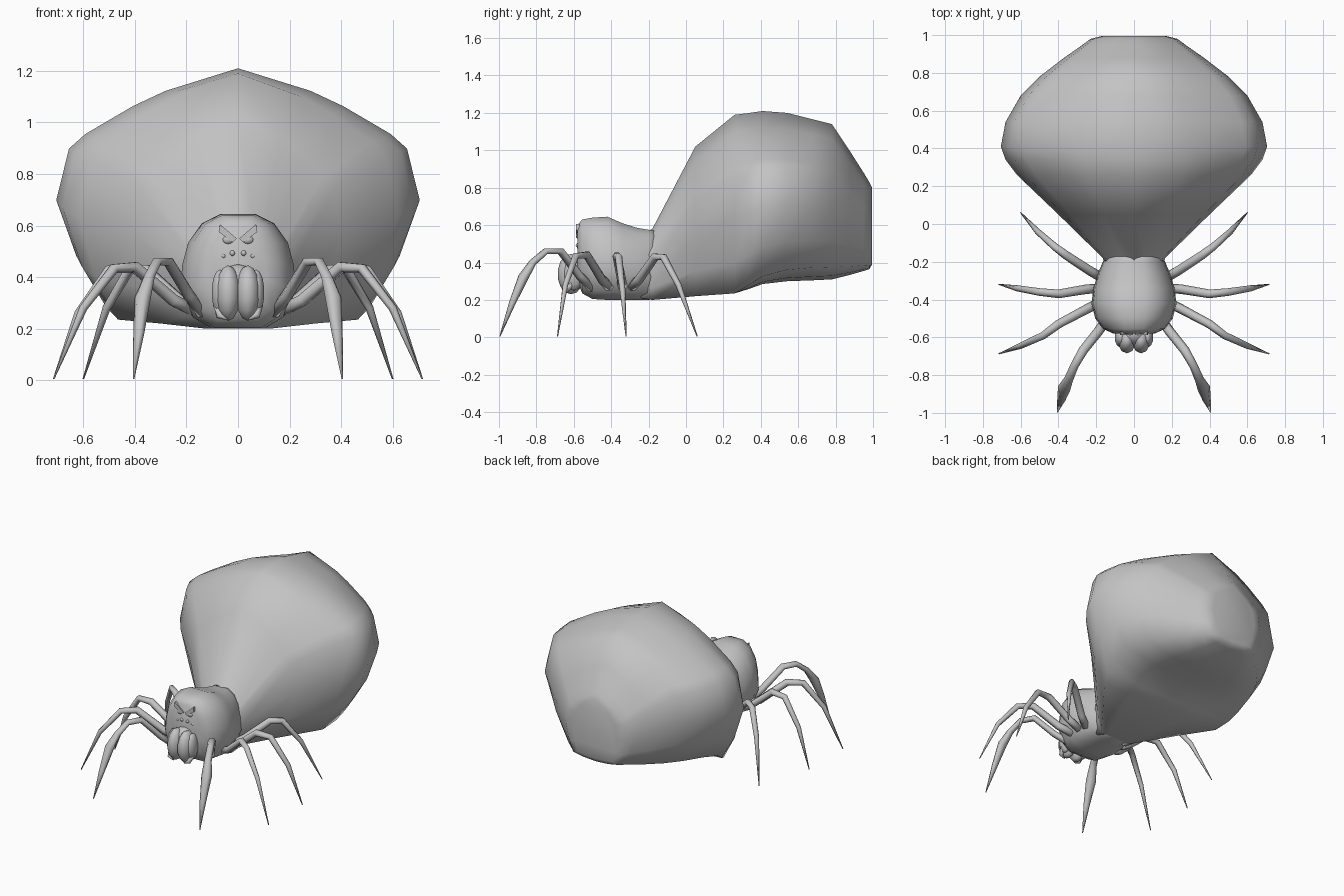
import bpy, bmesh
from mathutils import Vector

cube = bpy.data.objects.get("Cube")
if cube:
    bpy.data.objects.remove(cube)

grey = bpy.data.materials.new("plain grey")
grey.use_nodes = True
colour = (0.55, 0.55, 0.55, 1)
grey.diffuse_color = colour
grey.node_tree.nodes["Principled BSDF"].inputs["Base Color"].default_value = colour


def finish(name, bm, angle=None):
    """Turn a bmesh into a smooth shaded object."""
    bmesh.ops.recalc_face_normals(bm, faces=bm.faces)
    mesh = bpy.data.meshes.new(name)
    bm.to_mesh(mesh)
    bm.free()
    mesh.materials.append(grey)
    ob = bpy.data.objects.new(name, mesh)
    bpy.context.collection.objects.link(ob)
    bpy.ops.object.select_all(action='DESELECT')
    ob.select_set(True)
    bpy.context.view_layer.objects.active = ob
    if angle:
        bpy.ops.object.shade_smooth_by_angle(angle=angle)
    else:
        bpy.ops.object.shade_smooth()


def skin(bm, rings):
    """Bridge rings of points and cap both ends."""
    loops = [[bm.verts.new(p) for p in ring] for ring in rings]
    n = len(loops[0])
    for a, b in zip(loops, loops[1:]):
        for i in range(n):
            bm.faces.new((a[i], a[(i + 1) % n], b[(i + 1) % n], b[i]))
    bm.faces.new(loops[0])
    bm.faces.new(loops[-1])


def body(name, half, stations):
    """Loft a mirrored half section through (y, half width, bottom, top, belly lift)."""
    section = half + [(-u, v) for u, v in half[-2:0:-1]]
    bm = bmesh.new()
    skin(bm, [[(u * w, y, lo + (v + lift * (u * (1 - v)) ** 2) * (hi - lo))
               for u, v in section] for y, w, lo, hi, lift in stations])
    finish(name, bm)


# Huge abdomen with a ridge on top, flat in front below and rounder behind
body("abdomen",
     [(0, 0), (.4, 0), (.75, 0), (.89, .17), (1, .42), (.93, .655),
      (.84, .72), (.58, .84), (.4, .905), (0, 1)],
     [(-.24, .15, .21, .55, 0), (-.18, .165, .2, .58, 0), (.05, .4, .22, 1.02, 0),
      (.26, .62, .235, 1.19, 0), (.34, .68, .26, 1.2, .04), (.41, .705, .285, 1.21, .08),
      (.54, .68, .3, 1.2, .12), (.68, .6, .305, 1.165, .14), (.78, .5, .31, 1.14, .14),
      (.88, .37, .335, .99, .12), (.95, .27, .355, .88, .1), (.98, .23, .365, .83, .08),
      (.995, .17, .39, .8, .05)])

# Rounded head and chest
body("head_and_chest",
     [(0, 0), (.45, 0), (.78, .1), (1, .33), (.96, .56), (.86, .75),
      (.62, .92), (.3, 1), (0, 1)],
     [(-.16, .14, .21, .57, 0), (-.2, .165, .2, .575, 0), (-.26, .19, .2, .585, 0),
      (-.34, .215, .2, .61, 0), (-.42, .225, .2, .645, 0), (-.5, .205, .205, .64, 0),
      (-.555, .165, .235, .63, 0), (-.58, .11, .3, .6, 0)])


def leg(name, path, radii, side, flat=1):
    """Tapered six-sided tube along a bent path; flat thins it front to back."""
    pts = [Vector((x * side, y, z)) for x, y, z in path]
    bm = bmesh.new()
    rings = []
    for i, (p, r) in enumerate(zip(pts, radii)):
        t = (pts[min(i + 1, len(pts) - 1)] - pts[max(i - 1, 0)]).normalized()
        across = t.cross(Vector((0, 0, 1))).normalized()
        up = across.cross(t) * flat
        corners = [(1, 0), (.5, .87), (-.5, .87), (-1, 0), (-.5, -.87), (.5, -.87)]
        rings.append([p + r * (a * across + b * up) for a, b in corners])
    skin(bm, rings)
    finish(name, bm)


thin = (.026, .025, .023, .02, .016, .003)
paths = {
    "front_leg": ([(.14, -.5, .26), (.19, -.57, .33), (.27, -.67, .46),
                   (.315, -.75, .46), (.345, -.82, .4), (.37, -.87, .32),
                   (.385, -.93, .18), (.405, -.995, .005)],
                  (.026, .026, .025, .022, .024, .034, .022, .003), .8),
    "second_leg": ([(.17, -.41, .27), (.25, -.45, .31), (.4, -.53, .44),
                    (.48, -.59, .435), (.6, -.645, .28), (.715, -.687, .005)], thin, 1),
    "third_leg": ([(.17, -.34, .27), (.25, -.345, .31), (.4, -.37, .435),
                   (.5, -.36, .43), (.62, -.34, .26), (.715, -.32, .005)], thin, 1),
    "back_leg": ([(.16, -.29, .27), (.23, -.25, .31), (.36, -.165, .43),
                  (.42, -.12, .43), (.51, -.04, .28), (.6, .06, .005)], thin, 1),
}


def ball(name, centre, size, segs=10):
    bm = bmesh.new()
    bmesh.ops.create_uvsphere(bm, u_segments=segs, v_segments=segs // 2 + 2, radius=1)
    bmesh.ops.scale(bm, vec=size, verts=bm.verts)
    bmesh.ops.translate(bm, vec=centre, verts=bm.verts)
    finish(name, bm)


# Broad block that carries the jaws
ball("jaw_base", (0, -.58, .36), (.085, .07, .09))

for side, label in ((1, "left"), (-1, "right")):
    for part, (path, radii, flat) in paths.items():
        leg(f"{label}_{part}", path, radii, side, flat)

    # Bulging jaws with a small fang at the outer lower edge
    ball(f"{label}_jaw", (side * .038, -.615, .338), (.05, .072, .108))
    ball(f"{label}_jaw_side", (side * .07, -.6, .34), (.034, .055, .09))
    leg(f"{label}_fang", [(.08, -.61, .29), (.072, -.64, .25), (.04, -.645, .235)],
        (.018, .014, .003), side)

    # Row of small eyes
    ball(f"{label}_inner_eye", (side * .022, -.578, .493), (.011, .012, .011), 8)
    ball(f"{label}_outer_eye", (side * .057, -.572, .482), (.011, .012, .011), 8)

    # Slanted brow wedge above a large eye
    ball(f"{label}_large_eye", (side * .038, -.577, .545), (.024, .012, .017), 8)
    bm = bmesh.new()
    skin(bm, [[(side * x, y, z) for x, z in
               ((.005, .55), (.07, .605), (.075, .575), (.02, .535))]
              for y in (-.57, -.588)])
    finish(f"{label}_brow", bm, 0.5)
